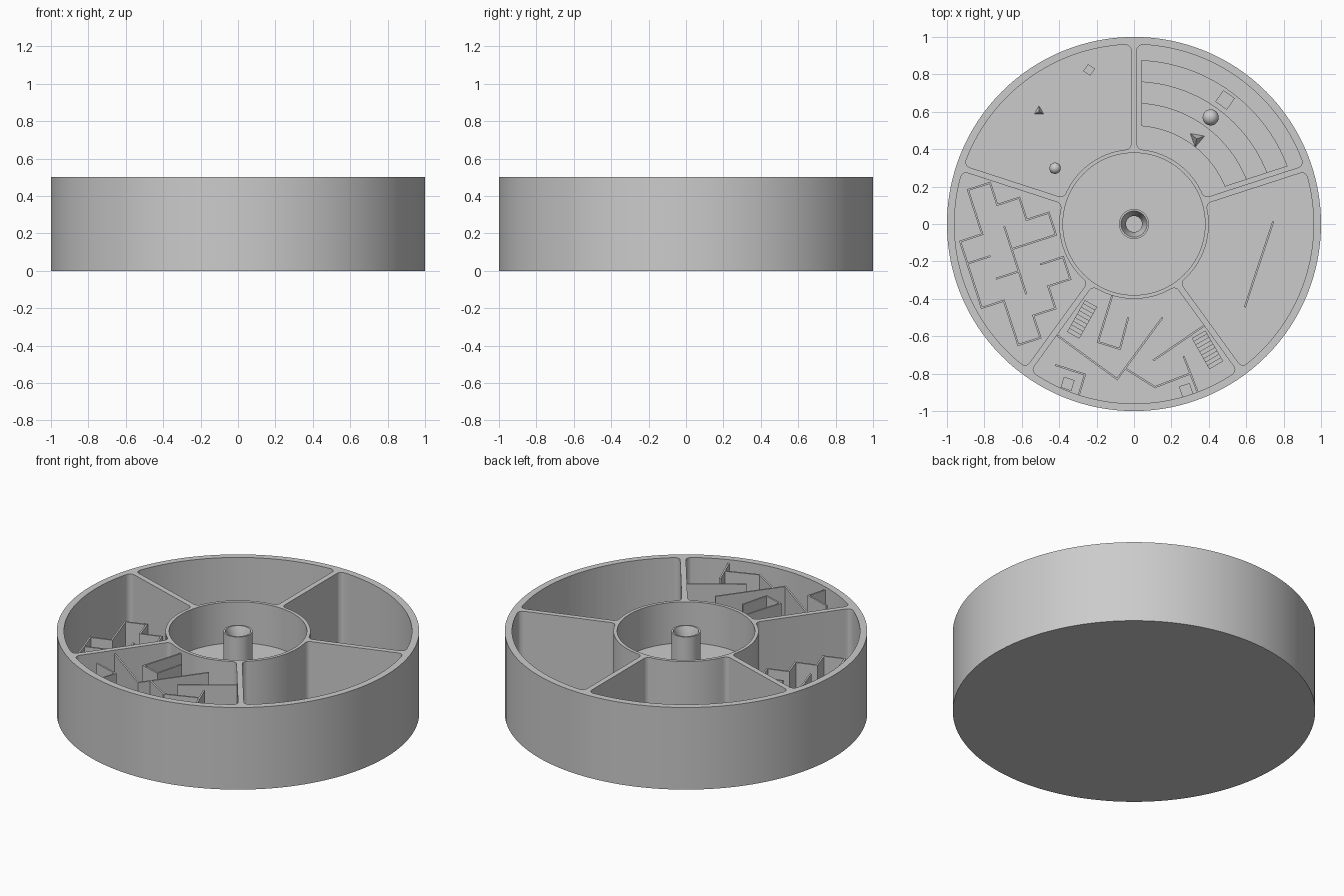
import bpy, bmesh
from math import sin, cos, pi, sqrt, atan2, radians, hypot
from mathutils import Vector, Matrix

if "Cube" in bpy.data.objects:
    bpy.data.objects.remove(bpy.data.objects["Cube"])

FLOOR = 0.05
H = 0.5


def finish(bm, name, smooth=False):
    bmesh.ops.recalc_face_normals(bm, faces=bm.faces)
    me = bpy.data.meshes.new(name)
    bm.to_mesh(me)
    bm.free()
    ob = bpy.data.objects.new(name, me)
    bpy.context.collection.objects.link(ob)
    if smooth:
        shade(ob)
    return ob


def shade(ob):
    bpy.ops.object.select_all(action='DESELECT')
    ob.select_set(True)
    bpy.context.view_layer.objects.active = ob
    bpy.ops.object.shade_smooth_by_angle(angle=radians(30))


def add_prism(bm, pts, z0, z1):
    lo = [bm.verts.new((x, y, z0)) for x, y in pts]
    hi = [bm.verts.new((x, y, z1)) for x, y in pts]
    bm.faces.new(lo[::-1])
    bm.faces.new(hi)
    n = len(pts)
    for i in range(n):
        j = (i + 1) % n
        bm.faces.new((lo[i], lo[j], hi[j], hi[i]))


def prism(name, pts, z0, z1):
    bm = bmesh.new()
    add_prism(bm, pts, z0, z1)
    return finish(bm, name)


def arc(cx, cy, r, a0, a1, n):
    return [(cx + r * cos(a0 + (a1 - a0) * i / n), cy + r * sin(a0 + (a1 - a0) * i / n))
            for i in range(n + 1)]


def wedge(start, R=0.96, r=0.40, h=0.016, f=0.03):
    """Rounded 72 degree sector outline, starting at the given divider angle."""
    mid = pi / 5
    yi = h + f
    xi, xo = sqrt((r + f) ** 2 - yi ** 2), sqrt((R - f) ** 2 - yi ** 2)
    ti, to = atan2(yi, xi), atan2(yi, xo)
    half = arc(0, 0, r, mid, ti, 12)[:-1]
    half += arc(xi, yi, f, ti + pi, 1.5 * pi, 5)
    half += arc(xo, yi, f, -pi / 2, to, 5)
    half += arc(0, 0, R, to, mid, 16)[1:]
    polar = [(hypot(x, y), atan2(y, x)) for x, y in half]
    polar += [(q, 2 * mid - a) for q, a in polar[-2:0:-1]]
    return [(q * cos(a + start), q * sin(a + start)) for q, a in polar]


def lathe(name, profile, n=96):
    bm = bmesh.new()
    rings = []
    for r, z in profile:
        if r == 0:
            rings.append([bm.verts.new((0, 0, z))] * n)
        else:
            rings.append([bm.verts.new((x, y, z)) for x, y in arc(0, 0, r, 0, 2 * pi, n)[:-1]])
    for a, b in zip(rings, rings[1:]):
        for i in range(n):
            j = (i + 1) % n
            bm.faces.new(list(dict.fromkeys((a[i], a[j], b[j], b[i]))))
    return finish(bm, name, True)


def walls(name, paths, z1, t=0.01):
    """Thin upright partitions along polylines."""
    bm = bmesh.new()
    for path in paths:
        for a, b in zip(path, path[1:]):
            a, b = Vector(a), Vector(b)
            d = (b - a).normalized() * t / 2
            s = Vector((-d.y, d.x))
            add_prism(bm, [a - d - s, b + d - s, b + d + s, a - d + s], FLOOR, z1)
    return finish(bm, name)


def stairs(name, a, b, width, top, n=9):
    bm = bmesh.new()
    a, b = Vector(a), Vector(b)
    d = (b - a) / n
    s = Vector((-d.y, d.x)).normalized() * width / 2
    for i in range(n):
        p, q = a + d * i, a + d * (i + 1)
        add_prism(bm, [p - s, q - s, q + s, p + s], FLOOR, FLOOR + (top - FLOOR) * (n - i) / n)
    return finish(bm, name)


def block(name, x, y, size, ang, z, height):
    a = radians(ang)
    r = size / sqrt(2)
    return prism(name, [(x + r * cos(a + k * pi / 2), y + r * sin(a + k * pi / 2))
                        for k in range(4)], z, z + height)


def ball(name, x, y, r, z):
    bm = bmesh.new()
    bmesh.ops.create_uvsphere(bm, u_segments=32, v_segments=16, radius=r,
                              matrix=Matrix.Translation((x, y, z + r)))
    return finish(bm, name, True)


def pyramid(name, x, y, r, ang, z):
    bm = bmesh.new()
    m = Matrix.Translation((x, y, z + r * 0.7)) @ Matrix.Rotation(radians(ang), 4, 'Z')
    bmesh.ops.create_cone(bm, cap_ends=True, segments=3, radius1=r, radius2=0,
                          depth=r * 1.4, matrix=m)
    return finish(bm, name)


# drum with central well, then five rounded compartments cut out
drum = lathe("drum", [(0, 0), (1, 0), (1, H), (0.38, H), (0.38, 0.25), (0, 0.25)], 128)
for k in range(5):
    cutter = prism("compartment_cutter", wedge(radians(18 + 72 * k)), FLOOR, H + 0.1)
    cutter.hide_render = True
    mod = drum.modifiers.new("cut", 'BOOLEAN')
    mod.operation = 'DIFFERENCE'
    mod.solver = 'EXACT'
    mod.object = cutter
    bpy.context.view_layer.objects.active = drum
    bpy.ops.object.modifier_apply(modifier=mod.name)
    bpy.data.objects.remove(cutter)
shade(drum)

# hollow post in the well
lathe("centre_post", [(0, 0.25), (0.08, 0.25), (0.08, H), (0.07, H), (0.043, 0.42),
                      (0.043, 0.30), (0, 0.30)], 48)

# maze on a tilted square grid
U, V = Vector((0.951, 0.309)) * 0.1245, Vector((0.309, -0.951)) * 0.1245
maze = [
    [(0, 2), (0, 0), (1, 0), (1, 1), (2, 1), (2, 2), (3, 2), (3, 3), (1, 3)],
    [(0, 2), (-1, 2), (-1, 5), (0, 5), (0, 7), (1, 7), (1, 6), (2, 6), (2, 5),
     (3, 5), (3, 4), (2, 4)],
    [(-1, 3), (0, 3)], [(1, 2), (1, 5)], [(0, 4), (1, 4)]]
walls("maze_walls", [[Vector((-0.888, 0.182)) + U * u + V * v for u, v in p] for p in maze], 0.25)

# rooms with stairs
walls("room_walls", [
    [(-0.406, -0.599), (-0.09, -0.829), (0.15, -0.503)],
    [(-0.118, -0.388), (-0.193, -0.631), (-0.075, -0.668), (-0.032, -0.503)],
    [(-0.043, -0.775), (0.112, -0.872), (0.294, -0.802)],
    [(0.267, -0.711), (0.337, -0.89)],
    [(0.107, -0.727), (0.38, -0.54)],
    [(-0.417, -0.755), (-0.262, -0.805), (-0.295, -0.913)]], 0.48)
stairs("left_stairs", (-0.23, -0.425), (-0.325, -0.595), 0.075, 0.25)
stairs("right_stairs", (0.345, -0.59), (0.44, -0.755), 0.085, 0.25)
block("left_box", -0.355, -0.855, 0.06, 27, FLOOR, 0.1)
block("right_box", 0.278, -0.888, 0.06, 63, FLOOR, 0.1)

# single screen wall
walls("screen_wall", [[(0.743, 0.01), (0.594, -0.44)]], 0.25)

# low curved tiers, each carrying one shape
for i, (r0, r1) in enumerate([(0.525, 0.645), (0.645, 0.76), (0.76, 0.877)]):
    g0, g1 = 0.04 / r0, 0.04 / r1
    a0, a1 = radians(18), radians(90)
    prism("tier_%d" % (i + 1), arc(0, 0, r1, a0 + g1, a1 - g1, 32) + arc(0, 0, r0, a1 - g0, a0 + g0, 32),
          FLOOR, FLOOR + 0.02 * (i + 1))
pyramid("large_pyramid", 0.335, 0.455, 0.045, 50, FLOOR + 0.02)
ball("large_ball", 0.41, 0.57, 0.043, FLOOR + 0.04)
block("large_cube", 0.487, 0.663, 0.075, 10, FLOOR + 0.06, 0.075)

# small shapes in the open compartment
block("small_cube", -0.24, 0.824, 0.045, 10, FLOOR, 0.045)
pyramid("small_pyramid", -0.508, 0.602, 0.03, 0, FLOOR)
ball("small_ball", -0.422, 0.298, 0.03, FLOOR)
